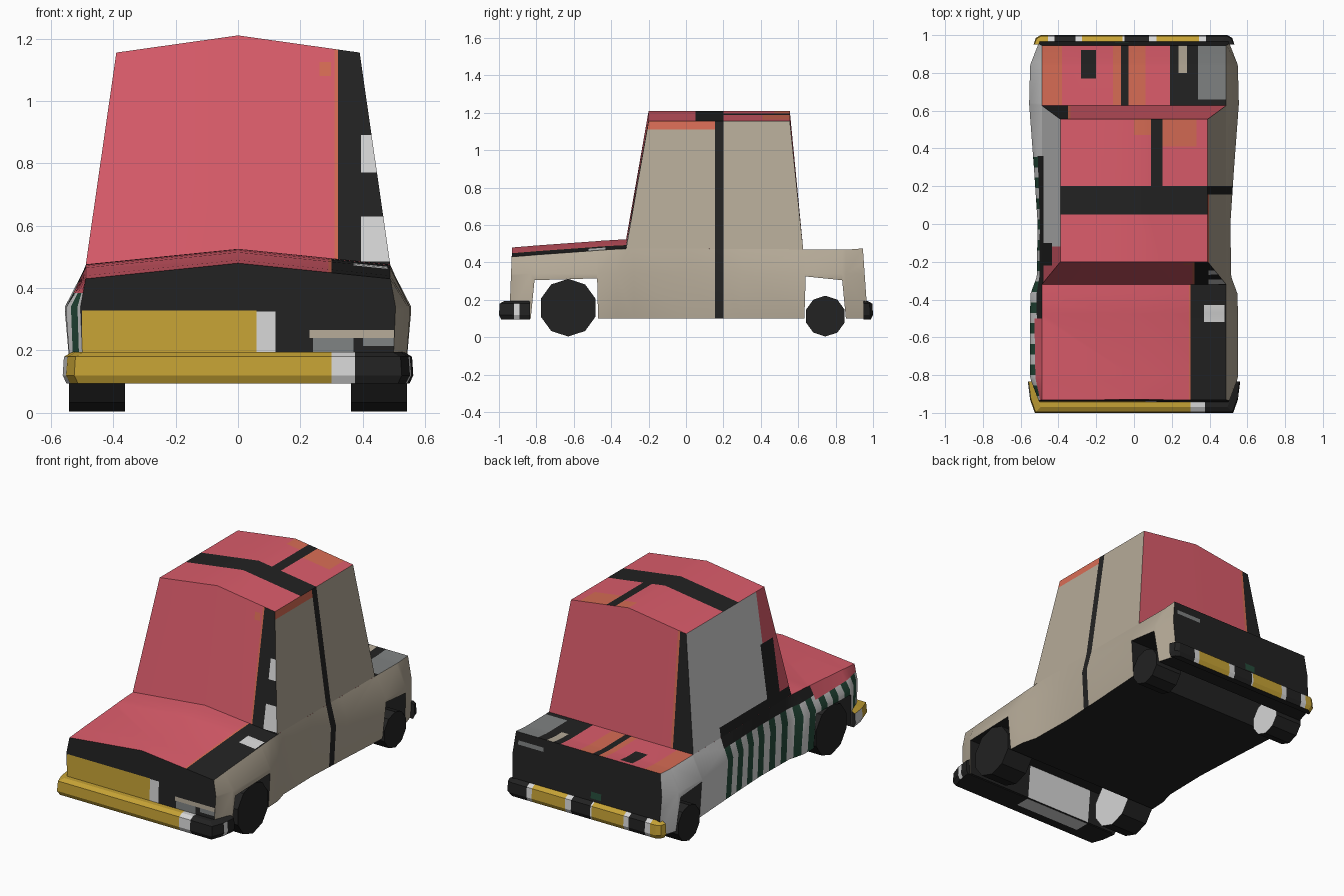
import bpy, bmesh, math
from mathutils import Vector, Matrix

if "Cube" in bpy.data.objects:
    bpy.data.objects.remove(bpy.data.objects["Cube"])

COLOURS = [("dark", (.016, .016, .016)), ("red", (.71, .108, .147)), ("tan", (.46, .40, .31)),
           ("gold", (.56, .36, .035)), ("orange", (.68, .15, .09)), ("light_grey", (.67, .67, .67)),
           ("mid_grey", (.21, .22, .22)), ("green", (.018, .07, .042))]
MATS, ID = [], {}
for n, c in COLOURS:
    m = bpy.data.materials.new(n)
    m.diffuse_color = (*c, 1)
    m.use_nodes = True
    m.node_tree.nodes["Principled BSDF"].inputs["Base Color"].default_value = m.diffuse_color
    ID[n] = len(MATS)
    MATS.append(m)

AXES = {"left": (-1, 0, 0), "right": (1, 0, 0), "front": (0, -1, 0),
        "back": (0, 1, 0), "top": (0, 0, 1), "under": (0, 0, -1)}


def loft(rings):
    """Skin a list of closed point rings and cap both ends."""
    bm = bmesh.new()
    rows = [[bm.verts.new(p) for p in r] for r in rings]
    n = len(rows[0])
    for a, b in zip(rows, rows[1:]):
        for i in range(n):
            bm.faces.new((a[i], a[(i + 1) % n], b[(i + 1) % n], b[i]))
    bm.faces.new(rows[0])
    bm.faces.new(rows[-1])
    bmesh.ops.recalc_face_normals(bm, faces=bm.faces)
    return bm


def side_colours(bm, **col):
    """Base colour from the main direction of each face."""
    bm.normal_update()
    for f in bm.faces:
        side = max(AXES, key=lambda k: f.normal.dot(Vector(AXES[k])))
        f.material_index = ID[col.get(side, "dark")]


def paint(bm, side, colour, **box):
    """Cut a box-shaped patch into the faces looking to one side and colour it."""
    d = Vector(AXES[side])
    rng = [("xyz".index(k), lo, hi) for k, (lo, hi) in box.items()]

    def facing():
        bm.normal_update()
        return [f for f in bm.faces if f.normal.dot(d) > .6 and
                all(min(v.co[a] for v in f.verts) < hi and max(v.co[a] for v in f.verts) > lo
                    for a, lo, hi in rng)]
    for a, lo, hi in rng:
        for b in (lo, hi):
            if abs(b) > 5:
                continue
            fs = facing()
            geom = list({e for f in fs for e in f.edges} | {v for f in fs for v in f.verts}) + fs
            no = [0, 0, 0]
            no[a] = 1
            bmesh.ops.bisect_plane(bm, geom=geom, dist=1e-5,
                                   plane_co=[b * k for k in no], plane_no=no)
    for f in facing():
        c = f.calc_center_median()
        if all(lo < c[a] < hi for a, lo, hi in rng):
            f.material_index = ID[colour]


def finish(bm, name, angle=None):
    me = bpy.data.meshes.new(name)
    bm.to_mesh(me)
    bm.free()
    for m in MATS:
        me.materials.append(m)
    ob = bpy.data.objects.new(name, me)
    bpy.context.collection.objects.link(ob)
    if angle:
        bpy.ops.object.select_all(action='DESELECT')
        ob.select_set(True)
        bpy.context.view_layer.objects.active = ob
        bpy.ops.object.shade_smooth_by_angle(angle=math.radians(angle))
    return ob


# Lower body: sections along y, raised at the open wheel arches
# (y, widest half width, bottom half width, shoulder z, crown, bottom z, lean)
SECTIONS = [(-.945, .505, .495, .43, .05, .1, .04), (-.83, .545, .535, .438, .05, .1, 0),
            (-.81, .55, .55, .44, .05, .305, 0), (-.475, .55, .55, .464, .05, .315, 0),
            (-.47, .55, .535, .465, .05, .1, 0), (-.37, .548, .53, .471, .05, .1, 0),
            (-.28, .515, .505, .475, .05, .1, 0), (0, .51, .50, .474, .03, .1, 0),
            (.3, .53, .515, .472, .015, .1, 0), (.633, .555, .535, .47, 0, .1, 0),
            (.64, .555, .555, .47, 0, .325, 0), (.835, .55, .55, .468, 0, .305, 0),
            (.855, .545, .53, .468, 0, .1, 0), (.972, .505, .495, .475, 0, .1, -.07)]
rings = []
for y, w, b, zs, cr, zb, lean in SECTIONS:
    pts = [(-b, zb), (-w, .34), (-.488, zs), (0, zs + cr), (.488, zs), (w, .34), (b, zb)]
    rings.append([(x, y + lean * (z - .1), z) for x, z in pts])
body = loft(rings)
side_colours(body, top="red", right="tan", left="light_grey")
# hood
paint(body, "top", "dark", x=(.3, 9), y=(-9, -.3))
paint(body, "top", "orange", x=(.29, .3), y=(-9, -.32))
paint(body, "top", "light_grey", x=(.37, .48), y=(-.52, -.43))
# trunk lid
T = (.62, 9)
paint(body, "top", "dark", x=(.19, 9), y=T)
for lo, hi in ((-.49, -.38), (-.11, -.07), (-.03, .06)):
    paint(body, "top", "orange", x=(lo, hi), y=(.63, .95))
paint(body, "top", "dark", x=(-.07, -.03), y=T)
paint(body, "top", "dark", x=(-.28, -.2), y=(.77, .92))
paint(body, "top", "tan", x=(.235, .28), y=(.8, 9))
paint(body, "top", "mid_grey", x=(.34, 9), y=(.66, 9))
# nose and tail
N = (-9, -.9)
paint(body, "front", "gold", x=(-.5, .06), y=N, z=(.15, .328))
paint(body, "front", "light_grey", x=(.06, .12), y=N, z=(.15, .325))
paint(body, "front", "tan", x=(.23, .5), y=N, z=(.24, .265))
paint(body, "front", "mid_grey", x=(.24, .37), y=N, z=(.19, .24))
paint(body, "front", "mid_grey", x=(.4, .5), y=N, z=(.215, .24))
paint(body, "back", "mid_grey", x=(.3, .47), y=(.9, 9), z=(.4, .425))
paint(body, "back", "green", x=(-.1, -.03), y=(.9, 9), z=(.21, .25))
paint(body, "back", "light_grey", x=(-.35, .1), y=(-.9, -.8))
# left flank: dark rail, striped panel, red fender edge
paint(body, "left", "dark", y=(-.5, .36), z=(.41, 9))
paint(body, "left", "red", y=(-9, -.5), z=(.385, 9))
for i in range(12):
    y = -.91 + i * .11
    paint(body, "left", "green", y=(y, y + .055), z=(0, .41 if y > -.5 else .385))
# right flank: door line
paint(body, "right", "dark", y=(.155, .2))
finish(body, "car_body", 40)

# Cabin: three side profiles from left to right
rings = []
for s, up in ((-1, 0), (0, .055), (1, 0)):
    rings.append([(s * .488, -.32, .475 + up * .9), (s * .39, -.2, 1.155 + up),
                  (s * .39, .555, 1.155 + up), (s * .488, .627, .468)])
cabin = loft(rings)
side_colours(cabin, top="red", front="red", back="red", right="tan", left="light_grey")
# windscreen side stripe with patches
paint(cabin, "front", "dark", x=(.32, 9))
paint(cabin, "front", "orange", x=(.31, .32))
paint(cabin, "front", "orange", x=(.262, .298), z=(1.08, 1.125))
paint(cabin, "front", "light_grey", x=(.395, 9), z=(.77, .89))
paint(cabin, "front", "light_grey", x=(.395, 9), z=(.485, .63))
# rear window side stripe
paint(cabin, "back", "dark", x=(-9, -.35))
paint(cabin, "back", "orange", x=(-.35, -.335))
# roof bands
paint(cabin, "top", "orange", x=(0, .33), y=(.47, .56))
paint(cabin, "top", "orange", x=(.15, .33), y=(.41, .47))
paint(cabin, "top", "dark", y=(.05, .2))
paint(cabin, "top", "dark", x=(.09, .15), y=(.2, 9))
# right side door line and top edge
paint(cabin, "right", "orange", y=(-9, .155), z=(1.11, 9))
paint(cabin, "right", "dark", y=(.155, .2))
# left side pillar and sill
paint(cabin, "left", "red", y=(-9, -.12))
paint(cabin, "left", "dark", y=(-.22, -.1), z=(0, .85))
paint(cabin, "left", "dark", y=(-9, .36), z=(0, .53))
finish(cabin, "cabin", 30)


def bumper(nose, corner, width, back, sign):
    """Chamfered slab built from stacked outlines."""
    rings = []
    for z, o in ((.095, -.012), (.12, 0), (.18, -.004), (.195, -.03)):
        half = [(width - .025 + o, nose + o), (width + o, corner + o), (width + o + .012, back)]
        out = half + [(-x, y) for x, y in reversed(half)]
        rings.append([(x, sign * y, z) for x, y in out])
    return loft(rings)


# Front bumper
fb = bumper(1, .93, .55, .835, -1)
side_colours(fb, front="gold", top="gold", left="light_grey")
for side in ("front", "top"):
    paint(fb, side, "light_grey", x=(.3, .375))
    paint(fb, side, "dark", x=(.375, 9))
paint(fb, "left", "gold", y=(-9, -.92))
paint(fb, "right", "light_grey", y=(-.92, -.89))
paint(fb, "under", "light_grey", x=(-.35, .1), y=(-.93, -.8))
finish(fb, "front_bumper")

# Rear bumper
rb = bumper(1, .985, .52, .95, 1)
side_colours(rb, left="gold")
for side in ("back", "top"):
    for lo, hi in ((.08, .38), (-.31, -.05), (-9, -.42)):
        paint(rb, side, "light_grey", x=(lo, hi))
    for lo, hi in ((.12, .345), (-.275, -.06), (-9, -.455)):
        paint(rb, side, "gold", x=(lo, hi))
finish(rb, "rear_bumper")

# Wheels: ten-sided drums, left ones with pale inner caps
for end, y, r in (("front", -.63, .154), ("rear", .745, .109)):
    for side, s in (("left", -1), ("right", 1)):
        w = bmesh.new()
        mat = (Matrix.Translation((s * .452, y, r + .004)) @ Matrix.Rotation(math.pi / 2, 4, 'Y')
               @ Matrix.Rotation(math.pi / 10, 4, 'Z'))
        bmesh.ops.create_cone(w, cap_ends=True, segments=10, radius1=r, radius2=r,
                              depth=.18, matrix=mat)
        side_colours(w, right="light_grey" if s < 0 else "dark")
        finish(w, f"{end}_{side}_wheel")
